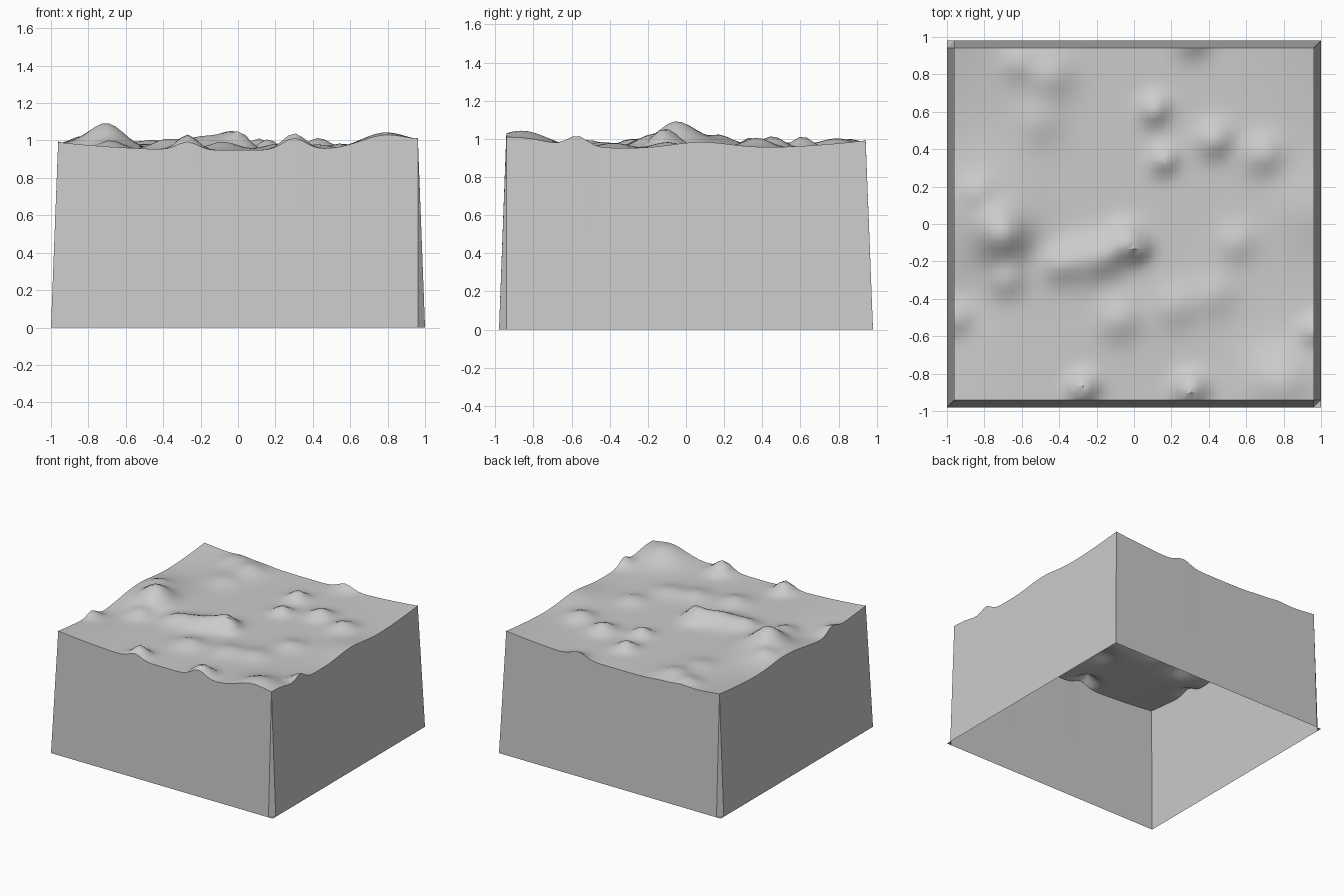
import bpy
import bmesh
import math

cube = bpy.data.objects.get("Cube")
if cube:
    bpy.data.objects.remove(cube, do_unlink=True)

# Plain grey material
grey = bpy.data.materials.new("stone grey")
grey.use_nodes = True
color = (0.6, 0.6, 0.6, 1.0)
grey.diffuse_color = color
bsdf = next(n for n in grey.node_tree.nodes if n.type == 'BSDF_PRINCIPLED')
bsdf.inputs["Base Color"].default_value = color

# Hills and hollows: x, y, height, radius
HILLS = [
    (-0.70, -0.06, 0.115, 0.13), (-0.80, 0.10, 0.055, 0.24),
    (-0.84, 0.18, 0.025, 0.07), (-0.68, -0.30, 0.045, 0.09),
    (-0.04, -0.09, 0.085, 0.09), (0.03, -0.14, 0.05, 0.06),
    (-0.14, -0.17, 0.05, 0.10), (-0.26, -0.19, 0.05, 0.12),
    (-0.40, -0.22, 0.045, 0.09), (-0.08, -0.51, 0.045, 0.11),
    (0.22, -0.44, 0.035, 0.11), (0.43, -0.38, 0.03, 0.11),
    (0.55, -0.10, 0.035, 0.10), (0.11, 0.61, 0.065, 0.075),
    (0.16, 0.34, 0.06, 0.07), (0.43, 0.45, 0.065, 0.09),
    (0.69, 0.37, 0.055, 0.10), (-0.62, 0.86, 0.035, 0.09),
    (-0.45, 0.79, 0.05, 0.12), (-0.50, 0.55, 0.03, 0.12),
    (-0.27, -0.88, 0.085, 0.075), (0.30, -0.89, 0.09, 0.085),
    (0.78, -0.85, 0.075, 0.17), (0.96, -0.57, 0.055, 0.07),
    (-0.96, -0.51, 0.05, 0.08), (0.31, 0.99, 0.06, 0.09),
    (0.96, 0.08, 0.035, 0.22), (-0.95, -0.40, -0.02, 0.18),
]


def ground_height(x, y):
    z = 0.948 + 0.055 * abs(x * y) ** 2.5
    return z + sum(h * math.exp(-((x - cx) ** 2 + (y - cy) ** 2) / r ** 2)
                   for cx, cy, h, r in HILLS)


# Height grid whose outermost ring drops to the floor, forming the skirt
NX, NY = 52, 51
STEP = 2 / NX
bm = bmesh.new()
rows = []
for j in range(NY + 1):
    row = []
    for i in range(NX + 1):
        x, y = (i - NX / 2) * STEP, (j - NY / 2) * STEP
        rim = i in (0, NX) or j in (0, NY)
        row.append(bm.verts.new((x, y, 0 if rim else ground_height(x, y))))
    rows.append(row)

# Two triangles per cell, all split along the same diagonal
for j in range(NY):
    for i in range(NX):
        a, b = rows[j][i], rows[j][i + 1]
        c, d = rows[j + 1][i + 1], rows[j + 1][i]
        if (i, j) in ((NX - 1, 0), (0, NY - 1)) or (i + j) >= 0:
            bm.faces.new((a, b, c))
            bm.faces.new((a, c, d))

mesh = bpy.data.meshes.new("terrain_block")
bm.to_mesh(mesh)
bm.free()
mesh.materials.append(grey)
terrain = bpy.data.objects.new("terrain_block", mesh)
bpy.context.collection.objects.link(terrain)

# Smooth hills, crisp rim
bpy.ops.object.select_all(action='DESELECT')
terrain.select_set(True)
bpy.context.view_layer.objects.active = terrain
bpy.ops.object.shade_smooth_by_angle(angle=math.radians(35))
